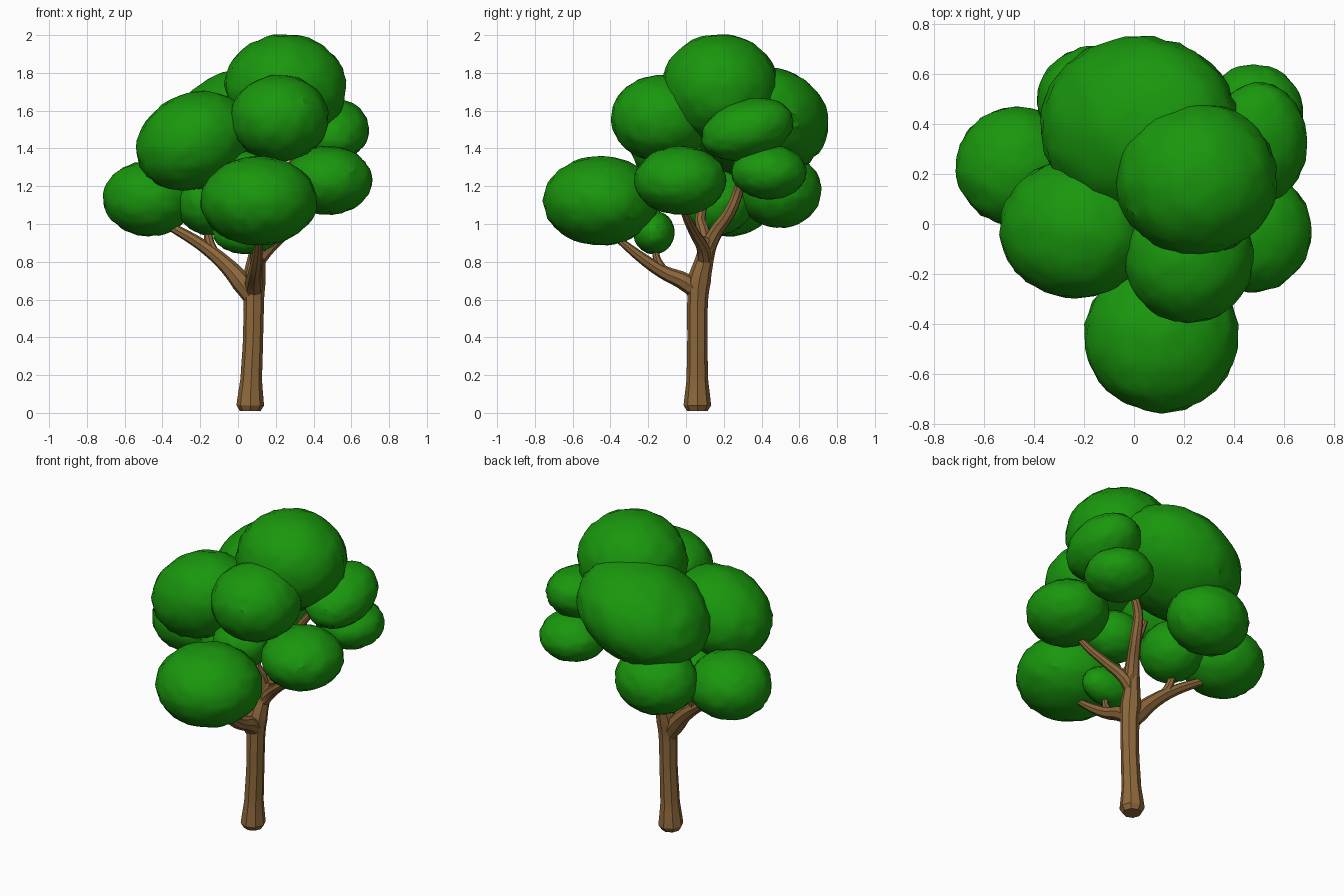
import bpy, random
from mathutils import Vector, Euler

if "Cube" in bpy.data.objects:
    bpy.data.objects.remove(bpy.data.objects["Cube"])

random.seed(4)

def material(name, rgb):
    m = bpy.data.materials.new(name)
    m.diffuse_color = (*rgb, 1)
    m.use_nodes = True
    m.node_tree.nodes["Principled BSDF"].inputs["Base Color"].default_value = m.diffuse_color
    return m

bark = material("bark", (0.27, 0.14, 0.045))
leaf = material("leaf", (0.01, 0.31, 0.004))

def limb(name, points):
    """Tapered eight-sided tube through (x, y, z, radius) points."""
    cu = bpy.data.curves.new(name, 'CURVE')
    cu.dimensions = '3D'
    cu.bevel_depth = 1.0
    cu.bevel_resolution = 2
    cu.use_fill_caps = True
    cu.resolution_u = 4
    sp = cu.splines.new('BEZIER')
    sp.bezier_points.add(len(points) - 1)
    for bp, (x, y, z, r) in zip(sp.bezier_points, points):
        bp.co = (x, y, z)
        bp.radius = r
        bp.handle_left_type = bp.handle_right_type = 'AUTO'
    ob = bpy.data.objects.new(name, cu)
    bpy.context.collection.objects.link(ob)
    bpy.ops.object.select_all(action='DESELECT')
    bpy.context.view_layer.objects.active = ob
    ob.select_set(True)
    bpy.ops.object.convert(target='MESH')
    ob = bpy.context.object
    ob.data.materials.clear()
    ob.data.materials.append(bark)
    bpy.ops.object.shade_smooth_by_angle()

def foliage(name, center, radii, tilt=(0, 0)):
    """Slightly lumpy leaf ellipsoid, tilted about x and y."""
    bpy.ops.mesh.primitive_ico_sphere_add(subdivisions=4, radius=1, location=center)
    ob = bpy.context.object
    ob.name = name
    turn = Euler((tilt[0], tilt[1], 0)).to_matrix()
    for v in ob.data.vertices:
        k = 1 + random.uniform(-0.025, 0.012)
        v.co = turn @ Vector([c * r * k for c, r in zip(v.co, radii)])
    ob.data.materials.append(leaf)
    bpy.ops.object.shade_smooth_by_angle()

# Trunk with flared foot and swollen fork
limb("trunk", [(.065, .06, .01, .055), (.065, .06, .04, .073), (.07, .06, .18, .057),
               (.08, .06, .4, .053), (.083, .062, .6, .055), (.085, .07, .7, .062),
               (.10, .10, .82, .048), (.125, .125, .93, .045)])

# Main limbs and side twigs
limb("left_branch", [(.08, .06, .60, .045), (.02, .07, .69, .055), (-.07, .10, .79, .042),
                     (-.18, .13, .88, .033), (-.30, .17, .955, .027), (-.44, .22, 1.03, .018)])
limb("left_twig", [(-.12, .11, .83, .028), (-.155, .14, .92, .024), (-.16, .17, 1.03, .018)])
limb("front_branch", [(.085, .07, .63, .045), (.085, .0, .69, .048), (.09, -.12, .745, .036),
                      (.10, -.22, .81, .03), (.11, -.36, .92, .018)])
limb("front_twig", [(.09, -.12, .75, .028), (.085, -.155, .82, .02), (.07, -.165, .92, .015)])
limb("right_branch", [(.10, .10, .80, .04), (.16, .09, .87, .035), (.25, .045, .95, .028),
                      (.35, .005, 1.03, .023), (.45, -.03, 1.13, .015)])
limb("back_branch", [(.11, .11, .86, .043), (.14, .16, .96, .038), (.18, .23, 1.06, .033),
                     (.21, .285, 1.2, .028), (.32, .31, 1.36, .018), (.42, .33, 1.45, .012)])
limb("top_branch", [(.11, .11, .86, .04), (.10, .09, .97, .033), (.08, .075, 1.03, .028),
                    (.05, .16, 1.25, .018)])

# Crown
blobs = {
    "crown_top": ((.25, .18, 1.72), (.325, .31, .287)),
    "crown_back": ((.02, .395, 1.535), (.41, .36, .285), (0, -.35)),
    "crown_left": ((-.235, -.02, 1.44), (.315, .28, .25), (0, -.45)),
    "crown_front": ((.22, -.13, 1.56), (.262, .267, .23)),
    "low_front": ((.11, -.45, 1.123), (.31, .307, .237)),
    "low_right": ((.475, -.03, 1.23), (.237, .245, .182)),
    "low_left": ((-.47, .23, 1.135), (.245, .24, .2)),
    "upper_right": ((.50, .325, 1.50), (.195, .25, .158), (.28, 0)),
    "mid_right": ((.48, .44, 1.275), (.2, .2, .145)),
    "low_back": ((-.14, .495, 1.18), (.25, .222, .202)),
    "inner_low": ((.045, -.17, .955), (.18, .11, .115)),
    "inner_left": ((-.15, .16, 1.12), (.18, .2, .18)),
    "inner_mid": ((.08, -.08, 1.24), (.17, .16, .15)),
}
for name, args in blobs.items():
    foliage("leaves_" + name, *args)
